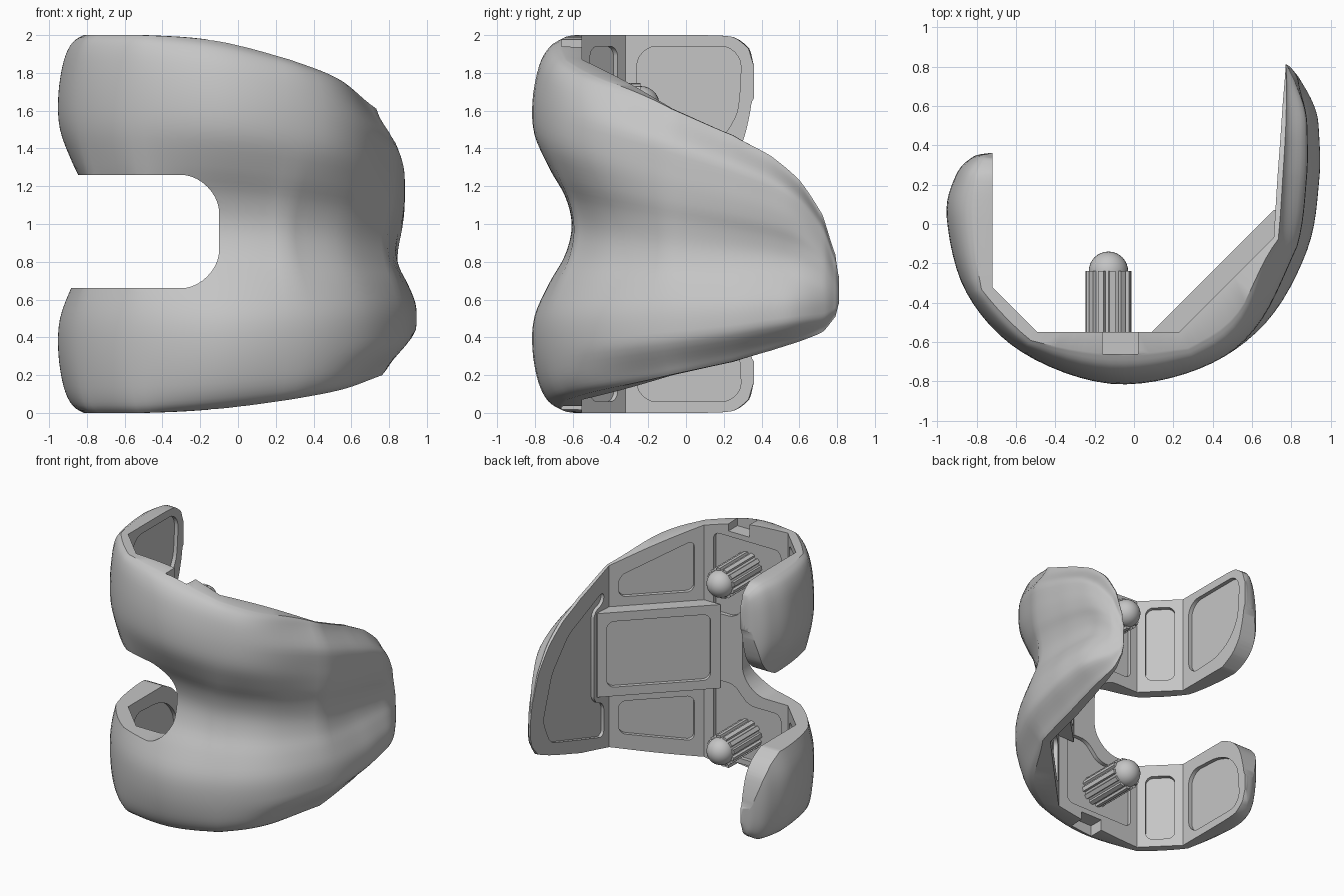
import bpy, bmesh, math
from mathutils import Vector

cube = bpy.data.objects.get("Cube")
if cube:
    bpy.data.objects.remove(cube)

metal = bpy.data.materials.new("satin grey metal")
metal.use_nodes = True
metal.diffuse_color = (0.56, 0.56, 0.56, 1)
metal.node_tree.nodes["Principled BSDF"].inputs["Base Color"].default_value = (0.56, 0.56, 0.56, 1)
UP = Vector((0, 0, 1))


def add_object(name, bm):
    bmesh.ops.recalc_face_normals(bm, faces=bm.faces)
    mesh = bpy.data.meshes.new(name)
    bm.to_mesh(mesh)
    bm.free()
    mesh.materials.append(metal)
    ob = bpy.data.objects.new(name, mesh)
    bpy.context.collection.objects.link(ob)
    return ob


def spline(points, steps):
    """Catmull-Rom curve through tuples of any length."""
    pts = [Vector(p) for p in points]
    out = []
    for i in range(len(pts) - 1):
        a, b, c, d = pts[max(i - 1, 0)], pts[i], pts[i + 1], pts[min(i + 2, len(pts) - 1)]
        for k in range(steps):
            t = k / steps
            out.append(b + (c - a) * (t / 2) + (a * 2 - b * 5 + c * 4 - d) * (t * t / 2)
                       + (b * 3 - a - c * 3 + d) * (t ** 3 / 2))
    return out + [pts[-1]]


def rounded(points, radius, steps=6):
    """Polygon with its corners rounded."""
    pts = [Vector(p) for p in points]
    out = []
    for i, p in enumerate(pts):
        before, after = pts[i - 1] - p, pts[(i + 1) % len(pts)] - p
        a = p + before.normalized() * min(radius, before.length * 0.45)
        b = p + after.normalized() * min(radius, after.length * 0.45)
        for k in range(steps + 1):
            t = k / steps
            w = 0.6 * 2 * t * (1 - t)
            total = (1 - t) ** 2 + w + t * t
            out.append((a * (1 - t) ** 2 + p * w + b * t * t) / total)
    return out


def prism(name, outline, origin, u, v, n, start, end):
    bm = bmesh.new()
    rings = [[bm.verts.new(origin + u * p.x + v * p.y + n * d) for p in outline] for d in (start, end)]
    bm.faces.new(rings[0])
    bm.faces.new(rings[1])
    for i in range(len(outline)):
        bm.faces.new((rings[0][i - 1], rings[0][i], rings[1][i], rings[1][i - 1]))
    return add_object(name, bm)


def cut(target, cutter):
    cutter.hide_render = True
    mod = target.modifiers.new("cut", "BOOLEAN")
    mod.operation, mod.solver, mod.object = "DIFFERENCE", "EXACT", cutter
    bpy.context.view_layer.objects.active = target
    bpy.ops.object.modifier_apply(modifier=mod.name)
    bpy.data.objects.remove(cutter)


def smooth(ob):
    bpy.ops.object.select_all(action="DESELECT")
    ob.select_set(True)
    bpy.context.view_layer.objects.active = ob
    bpy.ops.object.shade_smooth_by_angle(angle=math.radians(32))


def ramp(x, a, b):
    t = min(max((x - a) / (b - a), 0), 1)
    return t * t * (3 - 2 * t)


# Shell stations: inner x, y, outer x, y, bottom z, top z
stations = [
    (-.72, .36, -.74, .36, .16, 1.84), (-.72, .33, -.82, .34, .07, 1.93),
    (-.72, .25, -.905, .245, .01, 1.99), (-.72, .05, -.95, .03, 0, 2),
    (-.72, -.32, -.85, -.35, 0, 2), (-.49, -.55, -.57, -.65, 0, 2),
    (-.12, -.55, -.12, -.81, .02, 1.97), (.23, -.55, .33, -.735, .07, 1.87),
    (.47, -.31, .67, -.5, .13, 1.75), (.71, -.07, .88, -.13, .2, 1.61),
    (.73, .25, .94, .22, .27, 1.47), (.745, .45, .94, .45, .33, 1.36),
    (.755, .6, .92, .62, .38, 1.23), (.765, .72, .87, .74, .43, 1.05),
    (.77, .79, .81, .795, .51, .84), (.77, .81, .78, .81, .58, .72)]
# Cross-section of the two bearing ridges and the groove between them
half = [(0, .42), (.02, .68), (.07, .88), (.16, 1), (.25, .96), (.34, .67), (.42, .34), (.5, .21)]
section = spline(half + [(1 - t, f) for t, f in half[-2::-1]], 4)

STEPS = 6
bm = bmesh.new()
rings = []
for i, s in enumerate(spline(stations, STEPS)):
    j = min(i // STEPS, len(stations) - 2)
    k = i / STEPS - j
    inner = Vector(stations[j][:2]).lerp(Vector(stations[j + 1][:2]), k)
    outer = Vector((s[2], s[3]))
    low, high = max(s[4], 0), min(s[5], 2)
    flange = ramp(inner.x, .3, .75)
    shallow = ramp(inner.x, .17, .5)
    fade = ramp(inner.y, .5, .85)
    ring = [bm.verts.new((*inner, low))]
    for t, f in section:
        # the groove grows shallow up the flange and dies out at its tip
        f += shallow * .34 * (1 - f)
        f += fade * (.4 + .35 * math.sin(math.pi * t) - f)
        f *= 1 - flange * (.3 * ramp(t, .5, .8) + .5 * ramp(abs(t - .5), .36, .5))
        ring.append(bm.verts.new((*inner.lerp(outer, f), low + t * (high - low))))
    ring.append(bm.verts.new((*inner, high)))
    rings.append(ring)
for a, b in zip(rings, rings[1:]):
    for i in range(len(a)):
        bm.faces.new((a[i - 1], a[i], b[i], b[i - 1]))
bm.faces.new(rings[0])
bm.faces.new(rings[-1])
shell = add_object("bearing_shell", bm)

# Notch between the two rear arms, flaring towards the tips
X, Y, O = Vector((1, 0, 0)), Vector((0, 1, 0)), Vector((0, 0, 0))
notch = rounded([(-1.3, .66), (-.1, .66), (-.1, 1.26), (-1.3, 1.26)], .2, 10)
cut(shell, prism("notch_cutter", notch, O, X, UP, Y, -1.2, .9))
flare = rounded([(0, .7), (.12, .66), (.27, .57), (.33, .41), (.357, .22), (.6, .2),
                 (.6, 1.74), (.357, 1.72), (.33, 1.52), (.27, 1.35), (.12, 1.26), (0, 1.22)], .1)
cut(shell, prism("flare_cutter", flare, O, Y, UP, X, -1.2, -.5))


def pocket(target, a, b, outline, radius=.05, depth=.03):
    """Shallow rounded recess in the inner facet running from a to b."""
    a, b = Vector((*a, 0)), Vector((*b, 0))
    u = (b - a).normalized()
    cut(target, prism("pocket_cutter", rounded(outline, radius), a, u, UP, UP.cross(u), -depth, .05))


# Corners of the inner facets
tip, rear, heel, toe, bend, crown = [stations[i][:2] for i in (0, 4, 5, 7, 9, 15)]

# Recesses on the upper and lower arms
for n, far, strip, base in ((1.35, 1.94, 1.22, 1.84), (.57, .06, .7, .14)):
    pocket(shell, tip, rear, [(.62, n), (.26, n + .04 * (far - n)), (.1, n + .3 * (far - n)),
                              (.07, n + .6 * (far - n)), (.07, far), (.62, far)], .1)
    pocket(shell, rear, heel, [(.06, n), (.265, n), (.265, far), (.06, far)])
    pocket(shell, heel, toe, [(.06, n), (.34, n), (.46, strip), (.64, strip), (.64, base), (.06, base)])
# Recesses beside the centre pad and on the tall flange
pocket(shell, toe, bend, [(.07, 1.36), (.61, 1.36), (.61, 1.52), (.07, 1.76)])
pocket(shell, toe, bend, [(.07, .55), (.61, .55), (.61, .3), (.07, .2)])
pocket(shell, bend, crown, [(.06, .3), (.66, .47), (.74, .66), (.64, 1), (.45, 1.24), (.06, 1.44),
                            (.06, 1.34), (.17, 1.31), (.17, .6), (.06, .57)], .05, .025)
# Grip slots in the top and bottom rims
slot = [Vector(p) for p in ((-.16, -.66), (.02, -.66), (.02, -.5), (-.16, -.5))]
for low, high in ((1.88, 2.1), (-.1, .1)):
    cut(shell, prism("slot_cutter", slot, O, X, Y, UP, low, high))
smooth(shell)

# Raised centre pad with its own recess
pad_shape = [Vector(p) for p in ((.09, -.55), (.71, .07), (.72, .07), (.713, -.07), (.232, -.553), (.09, -.553))]
pad = prism("centre_pad", pad_shape, O, X, Y, UP, .64, 1.29)
pocket(pad, (.09, -.55), (.71, .07), [(.07, .71), (.81, .71), (.81, 1.22), (.07, 1.22)])
smooth(pad)

# Fluted fixing pegs with domed ends
RIBS = 12
flutes = []
for i in range(RIBS):
    for r, offset in ((.1, 0), (.1, .3), (.117, .4), (.117, .9)):
        angle = (i + offset) * math.tau / RIBS
        flutes.append(Vector((r * math.cos(angle), r * math.sin(angle))))
for label, z in (("upper", 1.63), ("lower", .33)):
    centre = Vector((-.13, 0, z))
    prism(label + "_peg", flutes, centre, X, UP, Y, -.6, -.24)
    bm = bmesh.new()
    bmesh.ops.create_uvsphere(bm, u_segments=32, v_segments=16, radius=.1)
    bmesh.ops.translate(bm, verts=bm.verts, vec=centre - Y * .24)
    smooth(add_object(label + "_peg_dome", bm))
